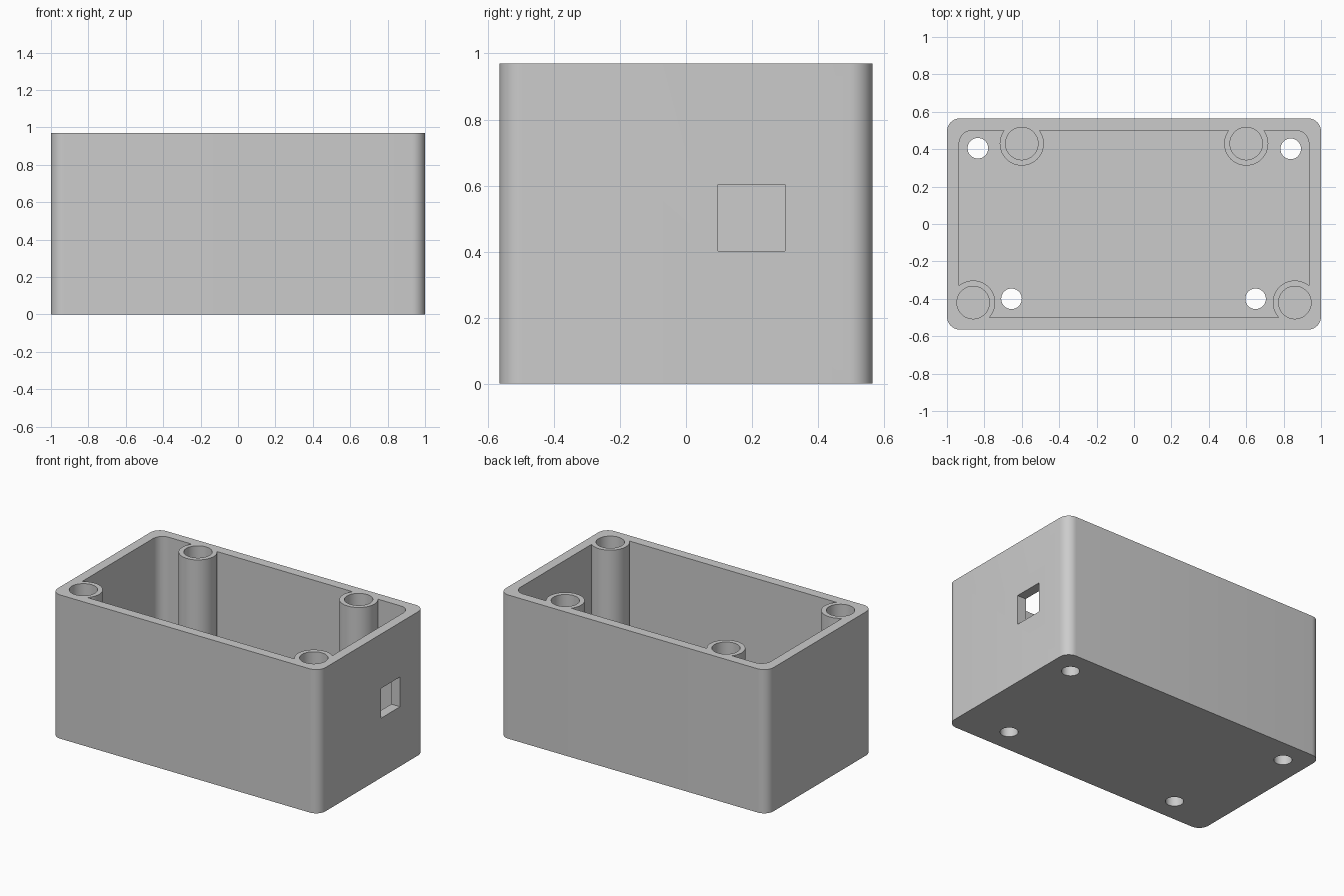
import bpy, bmesh, math

WIDTH, DEPTH, HEIGHT = 2.0, 1.13, 0.97
WALL, CORNER = 0.065, 0.07
POSTS = [(-0.6, 0.43), (0.6, 0.43), (-0.86, -0.42), (0.86, -0.42)]
FLOOR_HOLES = [(-0.835, 0.405), (0.838, 0.402), (-0.655, -0.4), (0.65, -0.4)]

cube = bpy.data.objects.get("Cube")
if cube:
    bpy.data.objects.remove(cube, do_unlink=True)

grey = bpy.data.materials.new("plain grey")
grey.use_nodes = True
colour = (0.6, 0.6, 0.6, 1)
grey.diffuse_color = colour
grey.node_tree.nodes["Principled BSDF"].inputs["Base Color"].default_value = colour


def prism(name, outline, low, high):
    """Extrude a flat outline upwards from low to high."""
    bm = bmesh.new()
    base = bm.faces.new([bm.verts.new((x, y, low)) for x, y in outline])
    top = bmesh.ops.extrude_face_region(bm, geom=[base])["geom"]
    bmesh.ops.translate(bm, vec=(0, 0, high - low),
                        verts=[v for v in top if isinstance(v, bmesh.types.BMVert)])
    bmesh.ops.recalc_face_normals(bm, faces=bm.faces[:])
    mesh = bpy.data.meshes.new(name)
    bm.to_mesh(mesh)
    bm.free()
    mesh.materials.append(grey)
    obj = bpy.data.objects.new(name, mesh)
    bpy.context.collection.objects.link(obj)
    return obj


def circle(x, y, radius, steps=48):
    turn = 2 * math.pi / steps
    return [(x + radius * math.cos(i * turn), y + radius * math.sin(i * turn))
            for i in range(steps)]


def rounded_rectangle(half_x, half_y, radius, steps=10):
    points = []
    for quarter, (sx, sy) in enumerate([(1, 1), (-1, 1), (-1, -1), (1, -1)]):
        for i in range(steps + 1):
            a = (quarter + i / steps) * math.pi / 2
            points.append((sx * (half_x - radius) + radius * math.cos(a),
                           sy * (half_y - radius) + radius * math.sin(a)))
    return points


def cut(target, cutter):
    """Subtract the cutter from the target and discard it."""
    cutter.hide_render = True
    mod = target.modifiers.new("cut", "BOOLEAN")
    mod.operation, mod.solver, mod.object = "DIFFERENCE", "EXACT", cutter
    bpy.context.view_layer.objects.active = target
    bpy.ops.object.modifier_apply(modifier=mod.name)
    bpy.data.objects.remove(cutter, do_unlink=True)


# Outer block, and the hollow that leaves the screw posts standing
box = prism("enclosure_box", rounded_rectangle(WIDTH / 2, DEPTH / 2, CORNER), 0, HEIGHT)
hollow = prism("hollow", rounded_rectangle(WIDTH / 2 - WALL, DEPTH / 2 - WALL, CORNER),
               WALL, HEIGHT + 0.1)
for x, y in POSTS:
    cut(hollow, prism("post", circle(x, y, 0.118), 0, HEIGHT + 0.2))
cut(box, hollow)

# Blind bores in the posts
for x, y in POSTS:
    cut(box, prism("post_bore", circle(x, y, 0.087), WALL, HEIGHT + 0.1))

# Mounting holes through the floor
for x, y in FLOOR_HOLES:
    cut(box, prism("mounting_hole", circle(x, y, 0.055), -0.1, WALL + 0.1))

# Cable window in the left end wall
window = [(0.85, 0.097), (1.1, 0.097), (1.1, 0.3), (0.85, 0.3)]
cut(box, prism("cable_window", window, 0.402, 0.603))

# Smooth curved walls, sharp rims
bpy.ops.object.select_all(action="DESELECT")
box.select_set(True)
bpy.context.view_layer.objects.active = box
bpy.ops.object.shade_smooth_by_angle(angle=math.radians(30))
